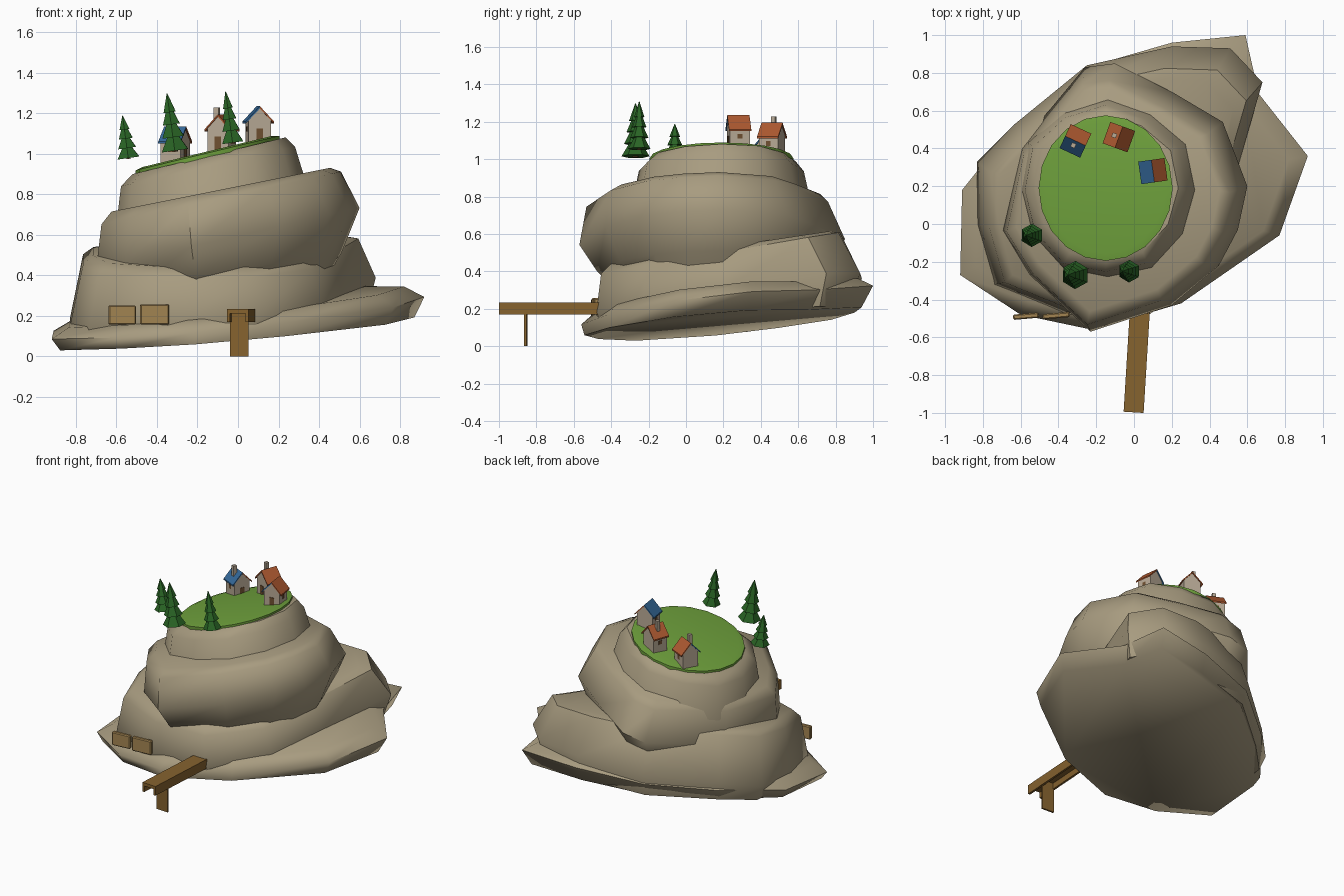
import bpy, bmesh, math
from mathutils import Matrix

if "Cube" in bpy.data.objects:
    bpy.data.objects.remove(bpy.data.objects["Cube"])


def mat(name, r, g, b):
    m = bpy.data.materials.new(name)
    m.diffuse_color = (r, g, b, 1)
    m.use_nodes = True
    m.node_tree.nodes["Principled BSDF"].inputs["Base Color"].default_value = m.diffuse_color
    return m


ROCK = mat("rock", 0.39, 0.33, 0.215)
GRASS = mat("grass", 0.156, 0.352, 0.045)
PINE = mat("pine green", 0.022, 0.127, 0.018)
WOOD = mat("dock wood", 0.24, 0.125, 0.028)
CRATE = mat("crate wood", 0.37, 0.235, 0.085)
WALL = mat("plaster", 0.485, 0.402, 0.305)
RED = mat("red roof", 0.42, 0.10, 0.03)
BLUE = mat("blue roof", 0.035, 0.14, 0.32)
BROWN = mat("door brown", 0.16, 0.08, 0.03)


def loft(name, rings, material, matrix=None, smooth=None):
    """Skin equal-length rings of points and cap both ends."""
    bm = bmesh.new()
    vs = [[bm.verts.new(p) for p in r] for r in rings]
    n = len(vs[0])
    for a, b in zip(vs, vs[1:]):
        for i in range(n):
            j = (i + 1) % n
            bm.faces.new((a[i], a[j], b[j], b[i]))
    bm.faces.new(vs[0][::-1])
    bm.faces.new(vs[-1])
    bmesh.ops.recalc_face_normals(bm, faces=bm.faces)
    me = bpy.data.meshes.new(name)
    bm.to_mesh(me)
    bm.free()
    me.materials.append(material)
    ob = bpy.data.objects.new(name, me)
    bpy.context.collection.objects.link(ob)
    if matrix is not None:
        ob.matrix_world = matrix
    if smooth:
        bpy.ops.object.select_all(action='DESELECT')
        ob.select_set(True)
        bpy.context.view_layer.objects.active = ob
        bpy.ops.object.shade_smooth_by_angle(angle=math.radians(smooth))
    return ob


def box(name, x0, x1, y0, y1, z0, z1, material, matrix=None):
    sq = [(x0, y0), (x1, y0), (x1, y1), (x0, y1)]
    return loft(name, [[(x, y, z) for x, y in sq] for z in (z0, z1)], material, matrix)


def spin(deg, axis='Z'):
    return Matrix.Rotation(math.radians(deg), 4, axis)


def tier(name, outline, rings, material=ROCK, centre=(-0.08, 0.18), smooth=50):
    """Rock layer: one outline, rings of (scale, dx, dy, z, x slope, y slope)."""
    out = []
    for s, dx, dy, c, a, b in rings:
        ring = []
        for x, y in outline:
            x = centre[0] + (x - centre[0]) * s + dx
            y = centre[1] + (y - centre[1]) * s + dy
            ring.append((x, y, c + a * x + b * y))
        out.append(ring)
    return loft(name, out, material, smooth=smooth)


# Tilted rock layers, bottom to top
tier("base_slab",
     [(0.92, 0.36), (0.66, 0.69), (0.59, 1.0), (0.2, 0.96), (-0.25, 0.83), (-0.63, 0.53),
      (-0.91, 0.18), (-0.92, -0.27), (-0.6, -0.48), (-0.22, -0.56), (0.25, -0.42), (0.77, -0.06)],
     [(0.95, 0, -0.02, 0.109, 0.071, 0.064), (1, 0, 0, 0.185, 0.082, 0.09),
      (0.9, 0, 0, 0.24, 0.095, 0.08)], smooth=75)

tier("lower_cliff",
     [(0.52, 0.2), (0.68, 0.75), (0.51, 0.93), (0.2, 0.94), (-0.25, 0.84), (-0.63, 0.53),
      (-0.83, 0.33), (-0.83, 0.0), (-0.74, -0.32), (-0.35, -0.48), (0.08, -0.48), (0.42, -0.22)],
     [(0.94, 0, 0, 0.12, 0.08, 0.06), (1, 0, 0, 0.23, 0.1, 0.12),
      (0.90, -0.01, -0.04, 0.465, 0.01, 0.17), (0.82, -0.02, -0.04, 0.50, 0.0, 0.15)])

tier("middle_cliff",
     [(-0.23, -0.57), (0.2, -0.43), (0.45, -0.22), (0.55, -0.03), (0.6, 0.2), (0.47, 0.54),
      (0.2, 0.70), (-0.1, 0.85), (-0.26, 0.83), (-0.6, 0.42), (-0.70, -0.03), (-0.55, -0.27)],
     [(0.76, 0, 0, 0.34, 0.1, 0), (0.87, 0, 0, 0.43, 0.16, 0), (1, 0, 0, 0.595, 0.23, 0),
      (0.91, -0.03, -0.03, 0.80, 0.22, 0), (0.83, -0.03, -0.02, 0.84, 0.2, 0)])

round12 = [(math.cos(i * math.pi / 6), math.sin(i * math.pi / 6)) for i in range(12)]
wobble = [1, 1.03, 0.98, 1.02, 1, 1.03, 0.99, 1, 1.02, 0.98, 1.01, 0.99]
tier("upper_cliff",
     [(-0.13 + 0.48 * k * c, 0.18 + 0.49 * k * s) for (c, s), k in zip(round12, wobble)],
     [(1, 0, 0, 0.74, 0.21, 0), (0.90, -0.02, 0, 0.97, 0.225, 0),
      (0.79, -0.015, 0.01, 1.025, 0.24, 0)], centre=(-0.13, 0.18))

# Grass cap on the summit
g = [(-0.15 + 0.355 * math.cos(i * math.pi / 10), 0.19 + 0.385 * math.sin(i * math.pi / 10))
     for i in range(20)]
tier("grass_top", g, [(1, 0, 0, 1.0, 0.24, 0), (1, 0, 0, 1.04, 0.24, 0),
                      (0.9, 0, 0, 1.048, 0.24, 0)], GRASS, (-0.15, 0.19))


# Houses: gable walls, two roof slopes, chimney, door and windows
def house(tag, x, y, z, turn, left, right, chimney=True):
    m = Matrix.Translation((x, y, z)) @ spin(turn)
    w, d, h, p = 0.056, 0.054, 0.085, 0.144
    prof = [(-w, -0.03), (w, -0.03), (w, h), (0, p), (-w, h)]
    loft(f"house_{tag}_walls", [[(a, s, b) for a, b in prof] for s in (-d, d)], WALL, m)
    for side, sx, mt in (("left", -1, left), ("right", 1, right)):
        slope = [(0, p), (sx * 0.07, h - 0.015), (sx * 0.07, h - 0.005), (0, p + 0.011)]
        loft(f"house_{tag}_roof_{side}", [[(a, s, b) for a, b in slope] for s in (-0.06, 0.06)],
             mt, m)
    if chimney:
        box(f"house_{tag}_chimney", -0.038, -0.014, -0.012, 0.012, 0.1, 0.188, WALL, m)
    box(f"house_{tag}_door", -0.016, 0.016, -d - 0.004, -d, -0.02, 0.045, BROWN, m)
    for i, sx in enumerate((-1, 1)):
        a, b = sorted((sx * w, sx * (w + 0.003)))
        box(f"house_{tag}_window_{i}", a, b, -0.013, 0.013, 0.03, 0.056, BROWN, m)


house("west", -0.31, 0.44, 0.98, 65, BLUE, RED)
house("north", -0.08, 0.46, 1.04, -20, RED, RED)
house("east", 0.10, 0.28, 1.08, 8, BLUE, RED, chimney=False)


# Pines: stacked six-sided skirts on a short trunk, leaning with the ground
def pine(tag, x, y, z, r, h):
    m = Matrix.Translation((x, y, z)) @ spin(-8, 'Y')

    def hexa(rad, zz):
        return [(rad * math.cos(i * math.pi / 3 + 0.5), rad * math.sin(i * math.pi / 3 + 0.5), zz)
                for i in range(6)]
    loft(f"pine_{tag}_trunk", [hexa(r * 0.2, 0), hexa(r * 0.2, h * 0.3)], BROWN, m)
    for i, (r0, r1, z0, z1) in enumerate(((1, 0.35, 0.02, 0.3), (0.82, 0.25, 0.25, 0.54),
                                          (0.64, 0.15, 0.47, 0.78), (0.46, 0.03, 0.68, 1))):
        loft(f"pine_{tag}_layer_{i}", [hexa(r * r0, h * z0), hexa(r * r1, h * z1)], PINE, m)


pine("large", -0.31, -0.27, 1.01, 0.075, 0.29)
pine("right", -0.025, -0.25, 1.05, 0.06, 0.26)
pine("left", -0.54, -0.06, 0.975, 0.062, 0.215)

# Dock: deck with side rails and one plate leg
dk = Matrix.Translation((-0.002, -0.997, 0)) @ spin(-3.5)
box("dock_deck", -0.053, 0.053, 0, 0.62, 0.212, 0.235, WOOD, dk)
for s in (-1, 1):
    a, b = sorted((s * 0.053, s * 0.038))
    box(f"dock_rail_{'left' if s < 0 else 'right'}", a, b, 0, 0.62, 0.17, 0.214, WOOD, dk)
box("dock_leg", -0.046, 0.046, 0.134, 0.146, 0, 0.214, WOOD, dk)

# Two flat crates standing in front of the cliff
for i, (x, y, w, h) in enumerate(((-0.572, -0.488, 0.068, 0.095), (-0.412, -0.485, 0.072, 0.1))):
    m = Matrix.Translation((x, y, 0.157)) @ spin(5)
    c = box(f"crate_{i + 1}", -w, w, -0.014, 0.014, 0, h, CRATE, m)
    bv = c.modifiers.new("soft_edges", 'BEVEL')
    bv.width, bv.segments = 0.006, 1
